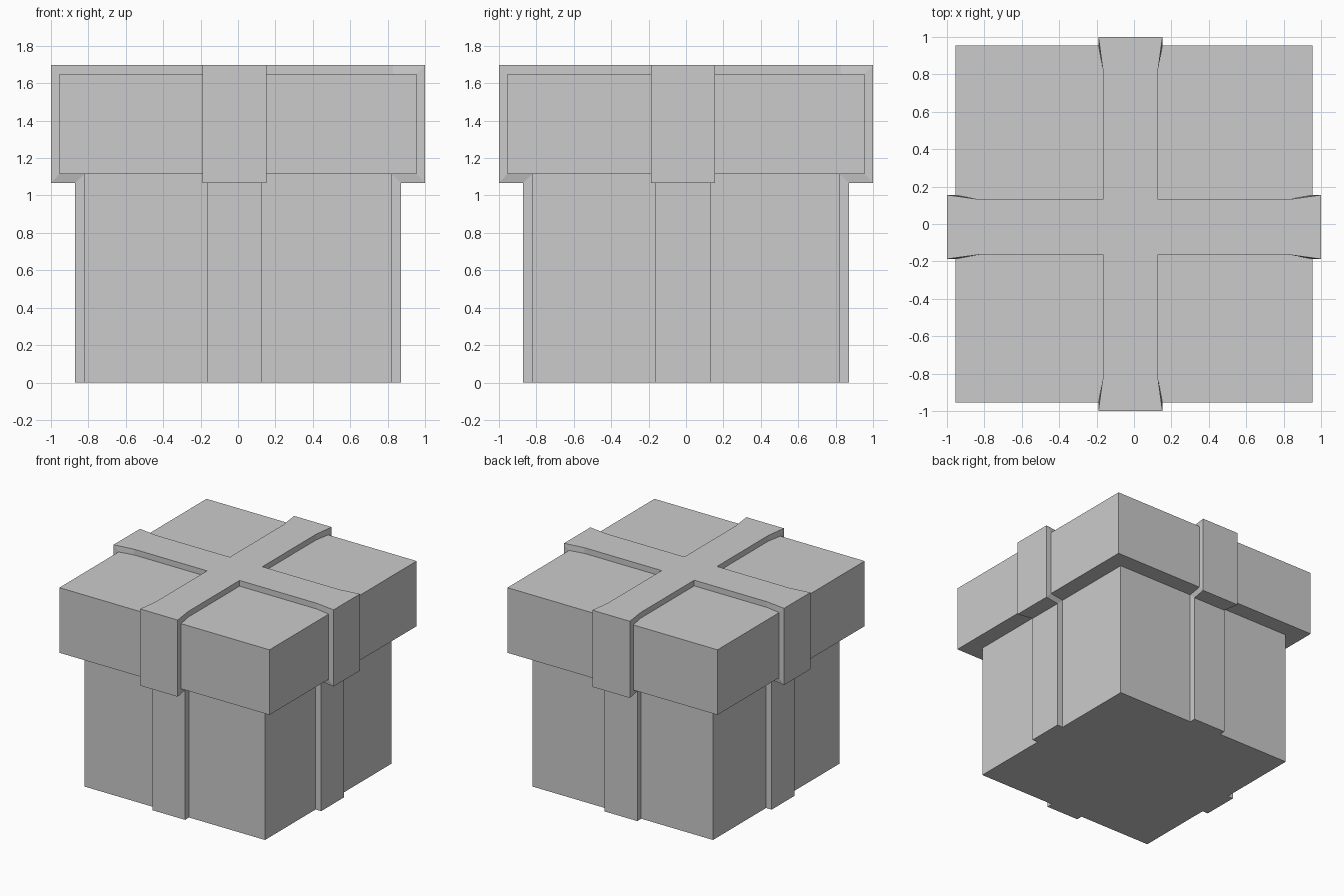
import bpy
import bmesh
from mathutils import Vector

if "Cube" in bpy.data.objects:
    bpy.data.objects.remove(bpy.data.objects["Cube"])

CENTRE = Vector((-0.019, -0.016, 0))   # where the ribbons cross
NARROW, WIDE = 0.148, 0.171            # ribbon half widths


def finish(name, bm):
    bmesh.ops.remove_doubles(bm, verts=bm.verts, dist=1e-4)
    bmesh.ops.recalc_face_normals(bm, faces=bm.faces)
    mesh = bpy.data.meshes.new(name)
    bm.to_mesh(mesh)
    bm.free()
    bpy.context.collection.objects.link(bpy.data.objects.new(name, mesh))


def square_loft(name, profile, cap):
    """Skin square rings given as (half size, z); cap one end ring."""
    bm = bmesh.new()
    rings = [[bm.verts.new((x * r, y * r, z))
              for x, y in ((-1, -1), (1, -1), (1, 1), (-1, 1))] for r, z in profile]
    for a, b in zip(rings, rings[1:]):
        for i in range(4):
            j = (i + 1) % 4
            bm.faces.new((a[i], a[j], b[j], b[i]))
    bm.faces.new(rings[cap])
    finish(name, bm)


# box and overhanging lid
square_loft("box", [(0.82, 0), (0.82, 1.115)], 0)
square_loft("lid", [(0.82, 1.115), (0.955, 1.115), (0.955, 1.65), (0, 1.65)][:3], -1)

# ribbon: four arms running from the floor over the lid to the crossing
bm = bmesh.new()
for u in (Vector((1, 0, 0)), Vector((0, 1, 0)), Vector((-1, 0, 0)), Vector((0, -1, 0))):
    v = Vector((-u.y, u.x, 0))
    inner_end = CENTRE.dot(u) + NARROW
    # outer distance, outer z, inner distance, inner z, half width
    stations = [(0.871, 0, 0.82, 0, NARROW),
                (0.871, 1.067, 0.82, 1.115, NARROW),
                (1, 1.067, 0.955, 1.115, WIDE),
                (1, 1.697, 0.955, 1.65, WIDE),
                (0.83, 1.697, 0.83, 1.65, NARROW),
                (inner_end, 1.697, inner_end, 1.65, NARROW)]
    rows = []
    for od, oz, d, z, w in stations:
        left, right = [v * (CENTRE.dot(v) + s * w) for s in (-1, 1)]
        up_o, up_i = Vector((0, 0, oz)), Vector((0, 0, z))
        rows.append([bm.verts.new(p) for p in (
            u * d + left + up_i, u * od + left + up_o,
            u * od + right + up_o, u * d + right + up_i)])
    bm.faces.new(rows[0])
    for a, b in zip(rows, rows[1:]):
        for i in range(3):
            bm.faces.new((a[i], a[i + 1], b[i + 1], b[i]))

# flat square where the ribbons cross
bm.faces.new([bm.verts.new(CENTRE + Vector((x * NARROW, y * NARROW, 1.697)))
              for x, y in ((-1, -1), (1, -1), (1, 1), (-1, 1))])
finish("ribbon", bm)
